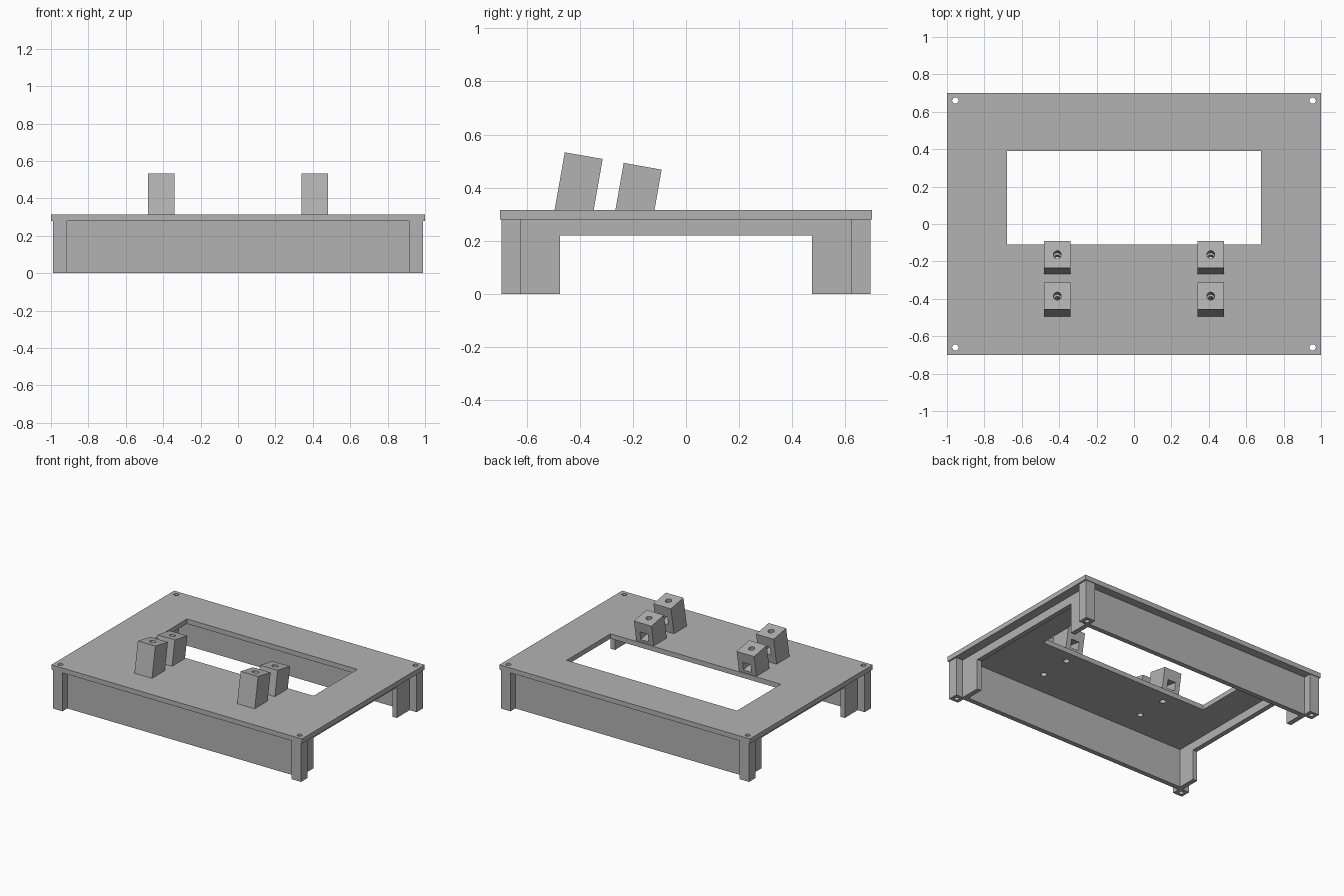
import bpy, bmesh
from math import radians, sin, cos
from mathutils import Matrix, Vector

cube = bpy.data.objects.get("Cube")
if cube:
    bpy.data.objects.remove(cube, do_unlink=True)

grey = bpy.data.materials.new("plain_grey")
grey.use_nodes = True
COLOUR = (0.45, 0.45, 0.45, 1)
grey.diffuse_color = COLOUR
grey.node_tree.nodes["Principled BSDF"].inputs["Base Color"].default_value = COLOUR


def finish(name, bm):
    bmesh.ops.recalc_face_normals(bm, faces=bm.faces)
    mesh = bpy.data.meshes.new(name)
    bm.to_mesh(mesh)
    bm.free()
    mesh.materials.append(grey)
    obj = bpy.data.objects.new(name, mesh)
    bpy.context.collection.objects.link(obj)
    return obj


def box(name, x, y, z):
    bm = bmesh.new()
    size = Matrix.Diagonal((x[1] - x[0], y[1] - y[0], z[1] - z[0], 1))
    mid = Matrix.Translation((sum(x) / 2, sum(y) / 2, sum(z) / 2))
    bmesh.ops.create_cube(bm, size=1, matrix=mid @ size)
    return finish(name, bm)


def prism(name, profile, x):
    """Extrude a (y, z) outline between two x positions."""
    bm = bmesh.new()
    face = bm.faces.new([bm.verts.new((x[0], y, z)) for y, z in profile])
    new = bmesh.ops.extrude_face_region(bm, geom=[face])["geom"]
    verts = [v for v in new if isinstance(v, bmesh.types.BMVert)]
    bmesh.ops.translate(bm, verts=verts, vec=(x[1] - x[0], 0, 0))
    return finish(name, bm)


def rod(name, centre, radius, length, tilt=0):
    bm = bmesh.new()
    place = Matrix.Translation(centre) @ Matrix.Rotation(-tilt, 4, "X")
    bmesh.ops.create_cone(bm, cap_ends=True, segments=24, radius1=radius,
                          radius2=radius, depth=length, matrix=place)
    return finish(name, bm)


def cut(obj, cutter):
    mod = obj.modifiers.new("cut", "BOOLEAN")
    mod.operation, mod.object, mod.solver = "DIFFERENCE", cutter, "EXACT"
    cutter.hide_render = True
    bpy.context.view_layer.objects.active = obj
    bpy.ops.object.modifier_apply(modifier=mod.name)


def discard(obj):
    bpy.data.objects.remove(obj, do_unlink=True)


UNDER, TOP = 0.28, 0.315

# Top plate with its window
plate = box("top_plate", (-1, 1), (-0.7, 0.7), (UNDER, TOP))
window = box("window_cutter", (-0.68, 0.68), (-0.11, 0.39), (0.2, 0.4))
cut(plate, window)
discard(window)

# Corner posts, with screw holes running through plate and post
for sx, side in ((1, "left"), (-1, "right")):
    for sy, end in ((-1, "front"), (1, "back")):
        post = box(f"{end}_{side}_post", sorted((sx * 0.915, sx * 0.99)),
                   sorted((sy * 0.622, sy * 0.695)), (0, UNDER))
        drill = rod("drill", (sx * 0.955, sy * 0.66, 0.15), 0.017, 0.6)
        cut(post, drill)
        cut(plate, drill)
        discard(drill)

# Front and back walls
for sy, end in ((-1, "front"), (1, "back")):
    box(f"{end}_wall", (-0.935, 0.935), sorted((sy * 0.605, sy * 0.64)), (0, UNDER))

# Side walls, arched between the ends
arch = [(-0.605, 0), (-0.475, 0), (-0.475, 0.22), (0.475, 0.22),
        (0.475, 0), (0.605, 0), (0.605, UNDER), (-0.605, UNDER)]
for sx, side in ((1, "left"), (-1, "right")):
    prism(f"{side}_wall", arch, sorted((sx * 0.9, sx * 0.935)))

# Leaning blocks: a drilled hole along the lean and a nut pocket at the back
LEAN = radians(10)
axis = Vector((0, sin(LEAN), cos(LEAN)))
blocks = (("front", -0.495, 0.218), ("rear", -0.266, 0.178))
for sx, side in ((1, "left"), (-1, "right")):
    for row, y, height in blocks:
        rise = height / cos(LEAN)
        back_y, top_y, top_z = y + 0.147, y + rise * sin(LEAN), TOP + height
        over = Vector((0, cos(LEAN), -sin(LEAN))) * 0.145
        back_rise = (top_z + over.z - TOP) * sin(LEAN) / cos(LEAN)
        outline = [(y, TOP), (top_y, top_z), (top_y + over.y, top_z + over.z),
                   (top_y + over.y - back_rise, TOP)]
        block = prism(f"{row}_{side}_block", outline,
                      (sx * 0.41 - 0.07, sx * 0.41 + 0.07))
        top_mid = Vector((sx * 0.41, top_y + over.y / 2, top_z + over.z / 2))
        drill = rod("drill", top_mid - axis * 0.15, 0.021, 0.5, LEAN)
        cut(block, drill)
        cut(plate, drill)
        discard(drill)
        middle = top_mid - axis * 0.105
        pocket = box("pocket_cutter", (-0.032, 0.032), (-0.035, 0.12), (-0.03, 0.03))
        pocket.matrix_world = Matrix.Translation(middle) @ Matrix.Rotation(-LEAN, 4, "X")
        bpy.context.view_layer.update()
        cut(block, pocket)
        discard(pocket)
